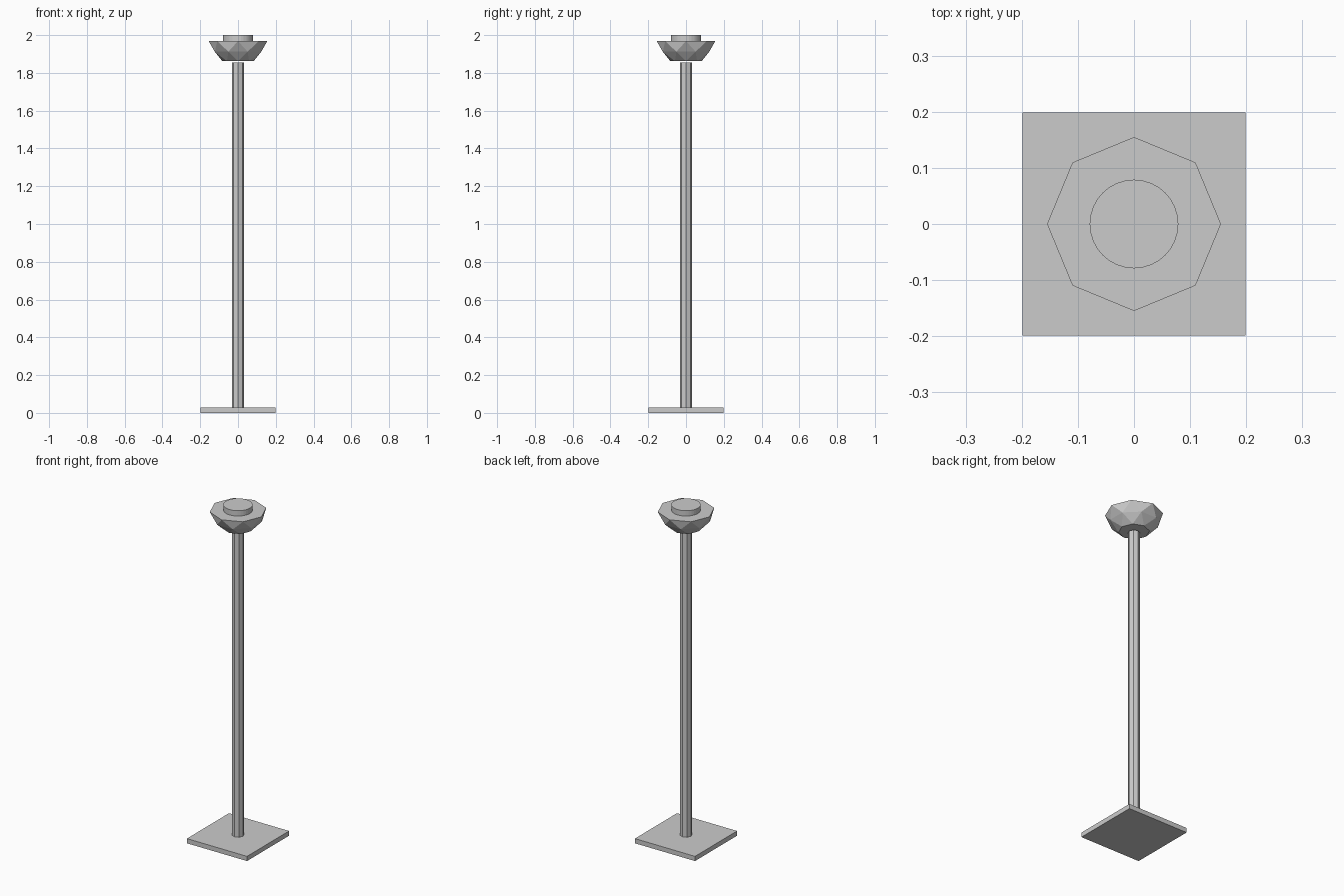
import bpy, bmesh, math

if "Cube" in bpy.data.objects:
    bpy.data.objects.remove(bpy.data.objects["Cube"])


def cylinder(name, radius, z0, z1, sides):
    bpy.ops.mesh.primitive_cylinder_add(vertices=sides, radius=radius, depth=z1 - z0,
                                        location=(0, 0, (z0 + z1) / 2))
    ob = bpy.context.object
    ob.name = name
    return ob


# square foot plate
bpy.ops.mesh.primitive_cube_add(size=1, location=(0, 0, 0.014))
base = bpy.context.object
base.name = "base_plate"
base.scale = (0.397, 0.397, 0.028)

# eight-sided pole
cylinder("pole", 0.033, 0.028, 1.854, 8)

# faceted bowl: eight-sided rings, each turned half a step, joined by triangles
SIDES = 8
rings = [(0.083, 1.862), (0.133, 1.912), (0.155, 1.968)]
bm = bmesh.new()
loops = []
for k, (r, z) in enumerate(rings):
    turn = 0.5 * (k % 2)
    loops.append([bm.verts.new((r * math.cos(2 * math.pi * (i + turn) / SIDES),
                                r * math.sin(2 * math.pi * (i + turn) / SIDES), z))
                  for i in range(SIDES)])
for k in range(len(loops) - 1):
    a, b = loops[k], loops[k + 1]
    for i in range(SIDES):
        j = (i + 1) % SIDES
        if k % 2 == 0:
            bm.faces.new((a[i], a[j], b[i]))
            bm.faces.new((a[j], b[j], b[i]))
        else:
            bm.faces.new((a[i], b[j], b[i]))
            bm.faces.new((a[i], a[j], b[j]))
bm.faces.new(loops[0][::-1])
bm.faces.new(loops[-1])
bmesh.ops.recalc_face_normals(bm, faces=bm.faces)
mesh = bpy.data.meshes.new("lamp_bowl")
bm.to_mesh(mesh)
bm.free()
bowl = bpy.data.objects.new("lamp_bowl", mesh)
bpy.context.collection.objects.link(bowl)

# round light disc on top
cylinder("light_disc", 0.079, 1.968, 2.0, 32)
